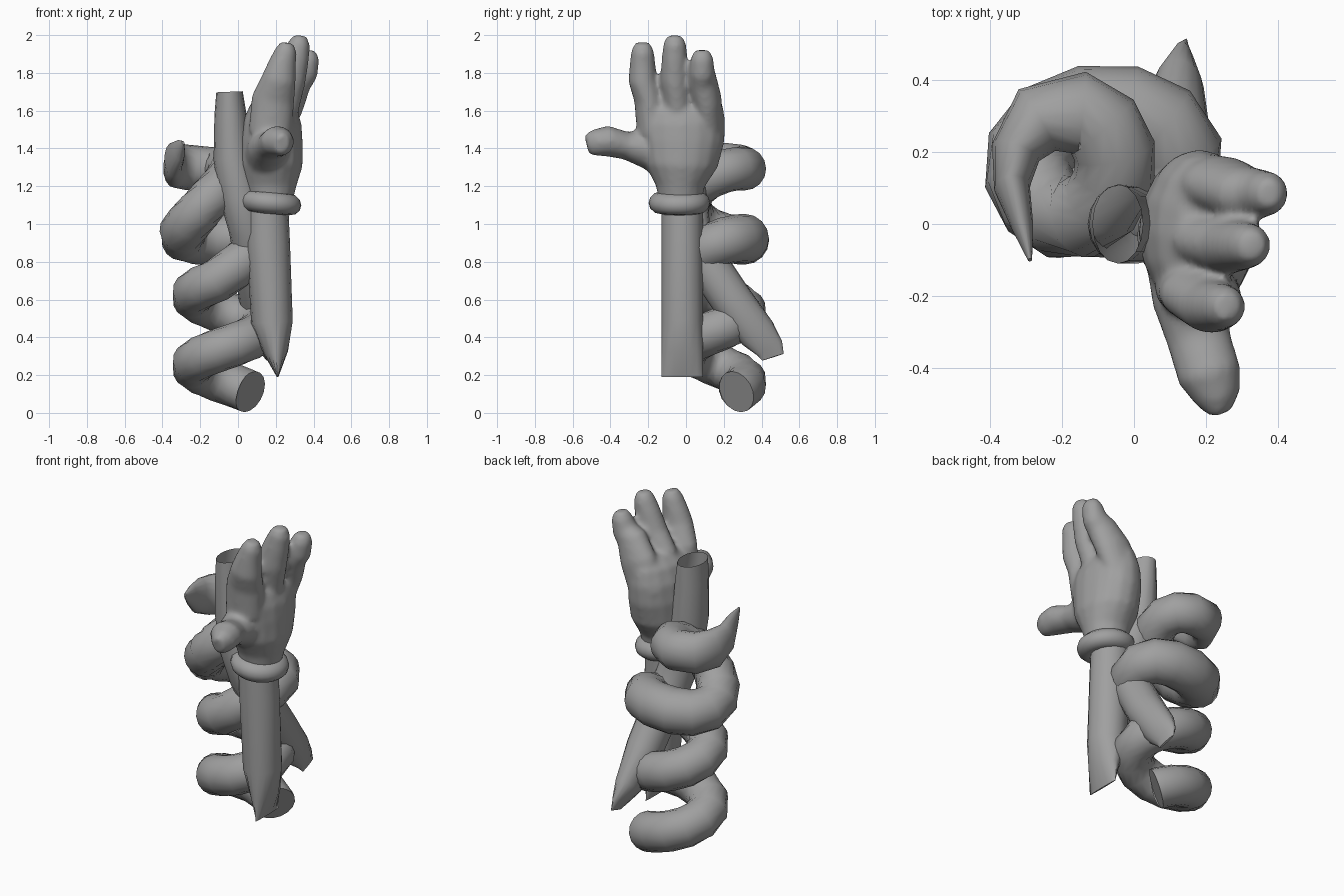
import bpy, bmesh, math
from mathutils import Vector

cube = bpy.data.objects.get("Cube")
if cube:
    bpy.data.objects.remove(cube)

grey = bpy.data.materials.new("plain_grey")
grey.use_nodes = True
grey.diffuse_color = (0.35, 0.35, 0.35, 1)
grey.node_tree.nodes["Principled BSDF"].inputs["Base Color"].default_value = (0.35, 0.35, 0.35, 1)


def finish(name, bm, angle=50):
    bmesh.ops.recalc_face_normals(bm, faces=bm.faces)
    mesh = bpy.data.meshes.new(name)
    bm.to_mesh(mesh)
    bm.free()
    mesh.materials.append(grey)
    obj = bpy.data.objects.new(name, mesh)
    bpy.context.scene.collection.objects.link(obj)
    bpy.ops.object.select_all(action="DESELECT")
    obj.select_set(True)
    bpy.context.view_layer.objects.active = obj
    bpy.ops.object.shade_smooth_by_angle(angle=math.radians(angle))
    return obj


def add_tube(bm, rings, wide_axis, sides=16, caps=(True, True)):
    """Loft ellipses through rings of (x, y, z, wide radius, thin radius)."""
    centres = [Vector(r[:3]) for r in rings]
    loops = []
    for i, r in enumerate(rings):
        tangent = (centres[min(i + 1, len(rings) - 1)] - centres[max(i - 1, 0)]).normalized()
        wide = Vector(wide_axis)
        wide = (wide - tangent * wide.dot(tangent)).normalized()
        thin = tangent.cross(wide)
        loops.append([bm.verts.new(centres[i] + wide * r[3] * math.cos(a) + thin * r[4] * math.sin(a))
                      for a in (math.tau * k / sides for k in range(sides))])
    for a, b in zip(loops, loops[1:]):
        for k in range(sides):
            n = (k + 1) % sides
            bm.faces.new((a[k], a[n], b[n], b[k]))
    if caps[0]:
        bm.faces.new(loops[0])
    if caps[1]:
        bm.faces.new(loops[-1])


def tube(name, rings, wide_axis, caps=(True, True)):
    bm = bmesh.new()
    add_tube(bm, rings, wide_axis, caps=caps)
    return finish(name, bm)


# Straight forearm, pinched to a flat edge at the bottom
tube("forearm", [
    (0.15, -0.02, 1.12, 0.11, 0.115), (0.16, -0.02, 0.90, 0.11, 0.115),
    (0.18, -0.02, 0.48, 0.11, 0.11), (0.20, -0.02, 0.32, 0.11, 0.065),
    (0.21, -0.02, 0.19, 0.11, 0.004)], (0, 1, 0))

# Bent limb with an open top and a pinched lower end
tube("bent_limb", [
    (-0.045, 0.0, 1.70, 0.11, 0.07), (-0.04, 0.0, 1.58, 0.11, 0.085),
    (-0.03, 0.0, 1.35, 0.11, 0.10), (0.01, 0.0, 1.15, 0.11, 0.11),
    (0.06, 0.02, 0.98, 0.11, 0.11), (0.09, 0.10, 0.81, 0.11, 0.11),
    (0.11, 0.24, 0.60, 0.11, 0.105), (0.125, 0.38, 0.42, 0.10, 0.07),
    (0.14, 0.445, 0.34, 0.075, 0.03), (0.15, 0.46, 0.295, 0.06, 0.006)],
    (0, 1, 0), caps=(False, True))

# Rising coil: the upper turns flatten, then the last one drifts and tightens
coil = []
for deg in [43, 48] + list(range(75, 1160, 30)):
    a = math.radians(deg)
    late = min(1, max(0, (deg - 800) / 200))
    bulge = max(0, 1 - abs(deg - 820) / 200)
    lift = 0.02 + 0.07 * math.cos(a) if deg > 600 else 0
    r = 0.115 + 0.018 * bulge
    coil.append((-0.065 - 0.115 * late + (0.175 + 0.035 * bulge - 0.045 * late) * math.cos(a),
                 0.165 + 0.15 * math.sin(a),
                 0.16 + 0.37 * (deg - 90) / 360 + lift, r, r))
coil += [(-0.27, 0.29, 1.30, 0.12, 0.10), (-0.33, 0.20, 1.31, 0.12, 0.07),
         (-0.34, 0.10, 1.34, 0.10, 0.05), (-0.31, -0.01, 1.39, 0.06, 0.03),
         (-0.29, -0.10, 1.43, 0.01, 0.006)]
tube("coil", coil, (0, 0, 1))

# Rounded cuff at the wrist
bm = bmesh.new()
major, minor = 28, 12
grid = []
for i in range(major):
    a = math.tau * i / major
    ring = []
    for j in range(minor):
        b = math.tau * j / minor
        r = 0.10 + 0.063 * math.cos(b)
        x = r * math.cos(a)
        ring.append(bm.verts.new((0.172 + x, -0.035 + r * math.sin(a),
                                  1.112 + 0.058 * math.sin(b) - 0.08 * x)))
    grid.append(ring)
for i in range(major):
    a, b = grid[i], grid[(i + 1) % major]
    for j in range(minor):
        n = (j + 1) % minor
        bm.faces.new((a[j], b[j], b[n], a[n]))
finish("cuff", bm)

# Hand: palm, three fingers and a thumb blended into one surface
bm = bmesh.new()
add_tube(bm, [
    (0.175, -0.03, 1.10, 0.11, 0.11), (0.175, -0.03, 1.20, 0.13, 0.135),
    (0.178, -0.025, 1.31, 0.195, 0.165), (0.178, -0.02, 1.44, 0.225, 0.165),
    (0.182, -0.02, 1.54, 0.23, 0.155), (0.19, -0.025, 1.62, 0.22, 0.125),
    (0.20, -0.03, 1.67, 0.18, 0.075), (0.205, -0.03, 1.69, 0.12, 0.03)], (0, 1, 0))
for y, tip_y, tip_x, top in ((-0.18, -0.23, 0.25, 1.96), (-0.04, -0.06, 0.32, 1.998), (0.12, 0.085, 0.37, 1.92)):
    mid_x = 0.5 * tip_x + 0.07
    add_tube(bm, [
        (0.17, y, 1.48, 0.08, 0.115), (mid_x - 0.01, 0.7 * y + 0.3 * tip_y, 1.66, 0.08, 0.115),
        (0.5 * (mid_x + tip_x) - 0.005, tip_y, 1.77, 0.077, 0.092),
        (tip_x - 0.015, tip_y, top - 0.11, 0.068, 0.074), (tip_x + 0.005, tip_y, top - 0.04, 0.06, 0.058),
        (tip_x + 0.01, tip_y, top, 0.04, 0.035)], (0, 1, 0))
add_tube(bm, [
    (0.14, -0.08, 1.36, 0.14, 0.11), (0.16, -0.21, 1.40, 0.105, 0.11),
    (0.18, -0.32, 1.415, 0.074, 0.09), (0.21, -0.42, 1.44, 0.082, 0.09),
    (0.23, -0.48, 1.43, 0.072, 0.068), (0.235, -0.525, 1.42, 0.055, 0.035)], (0, 0, 1))
hand = finish("hand", bm, 180)
blend = hand.modifiers.new("blend", "REMESH")
blend.mode = "VOXEL"
blend.voxel_size = 0.014
blend.use_smooth_shade = True
soften = hand.modifiers.new("soften", "SMOOTH")
soften.factor = 0.5
soften.iterations = 8
